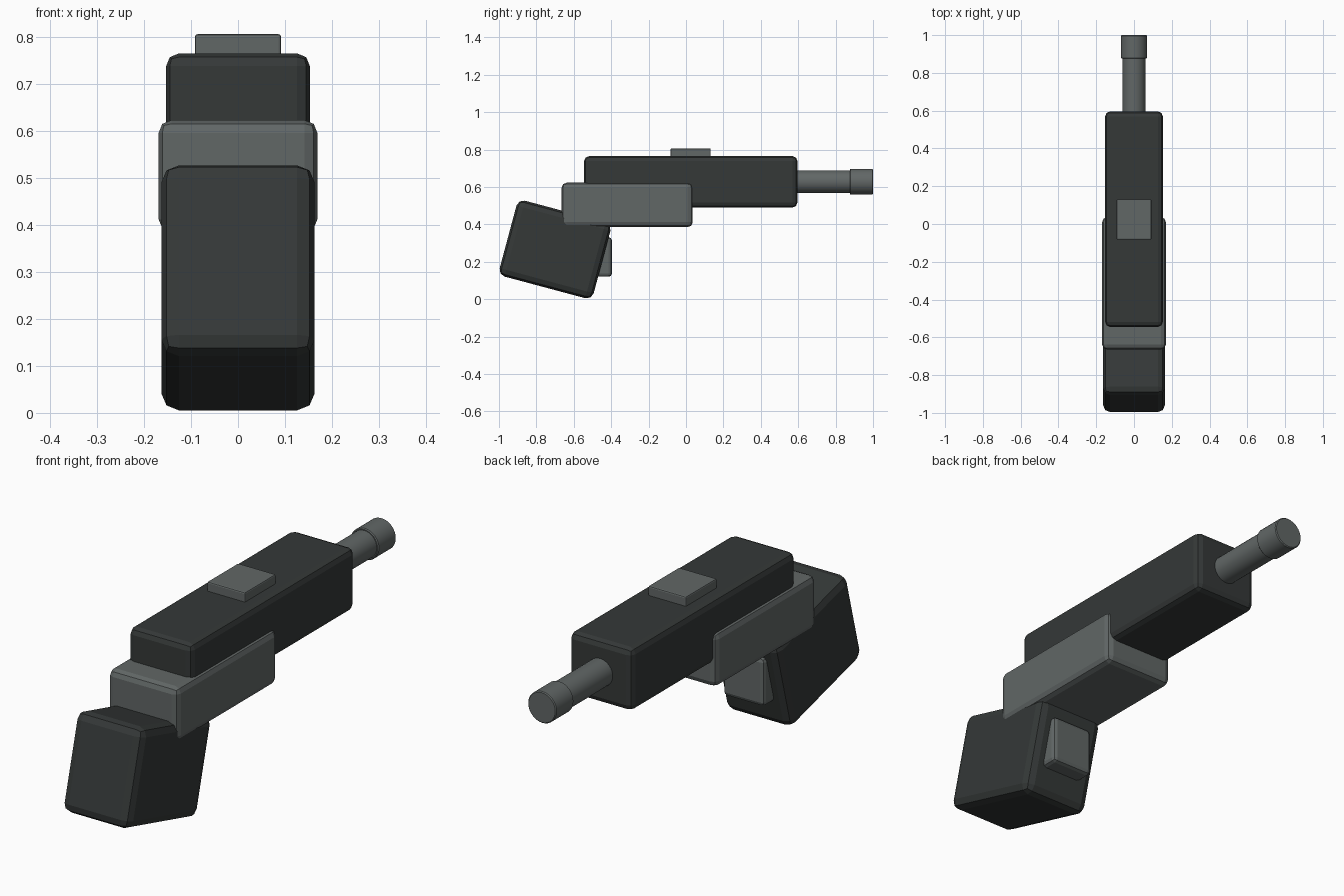
import bpy
import math

if "Cube" in bpy.data.objects:
    bpy.data.objects.remove(bpy.data.objects["Cube"])


def material(name, rgb):
    m = bpy.data.materials.new(name)
    m.diffuse_color = (*rgb, 1)
    m.use_nodes = True
    m.node_tree.nodes["Principled BSDF"].inputs["Base Color"].default_value = m.diffuse_color
    return m


dark = material("dark_metal", (0.035, 0.04, 0.039))
grey = material("grey_metal", (0.12, 0.135, 0.133))


def finish(ob, name, mat, bevel, segments):
    ob.name = name
    ob.data.materials.append(mat)
    bpy.ops.object.transform_apply(location=False, rotation=False, scale=True)
    if bevel:
        mod = ob.modifiers.new("rounded_edges", 'BEVEL')
        mod.width = bevel
        mod.segments = segments
        mod.limit_method = 'ANGLE'
        mod.angle_limit = math.radians(40)


def box(name, width, y, z, mat, bevel, segments=2):
    """Box centred on x = 0, spanning the y and z ranges."""
    bpy.ops.mesh.primitive_cube_add(size=1, location=(0, sum(y) / 2, sum(z) / 2))
    ob = bpy.context.object
    ob.scale = (width, y[1] - y[0], z[1] - z[0])
    finish(ob, name, mat, bevel, segments)
    return ob


def tube(name, radius, y, z, mat, bevel=0):
    """Cylinder lying along y."""
    bpy.ops.mesh.primitive_cylinder_add(
        vertices=32, radius=radius, depth=y[1] - y[0],
        location=(0, sum(y) / 2, z), rotation=(math.pi / 2, 0, 0))
    finish(bpy.context.object, name, mat, bevel, 1)
    bpy.ops.object.shade_smooth_by_angle(angle=math.radians(30))


# Upper body and the lower frame wrapped around it
box("upper_body", 0.306, (-0.545, 0.596), (0.49, 0.765), dark, 0.027)
box("lower_frame", 0.338, (-0.665, 0.036), (0.385, 0.623), grey, 0.027)

# Tilted grip
grip = box("grip", 0.326, (-0.96, -0.44), (0.056, 0.476), dark, 0.037)
grip.rotation_euler.x = math.radians(-15)

# Trigger block on the front of the grip
box("trigger", 0.2, (-0.56, -0.396), (0.12, 0.332), grey, 0.018)

# Raised plate on top
box("top_plate", 0.184, (-0.083, 0.132), (0.72, 0.806), grey, 0.006)

# Barrel and muzzle
tube("barrel", 0.061, (0.45, 0.92), 0.628, grey)
tube("muzzle", 0.069, (0.876, 1.0), 0.628, grey, 0.004)
